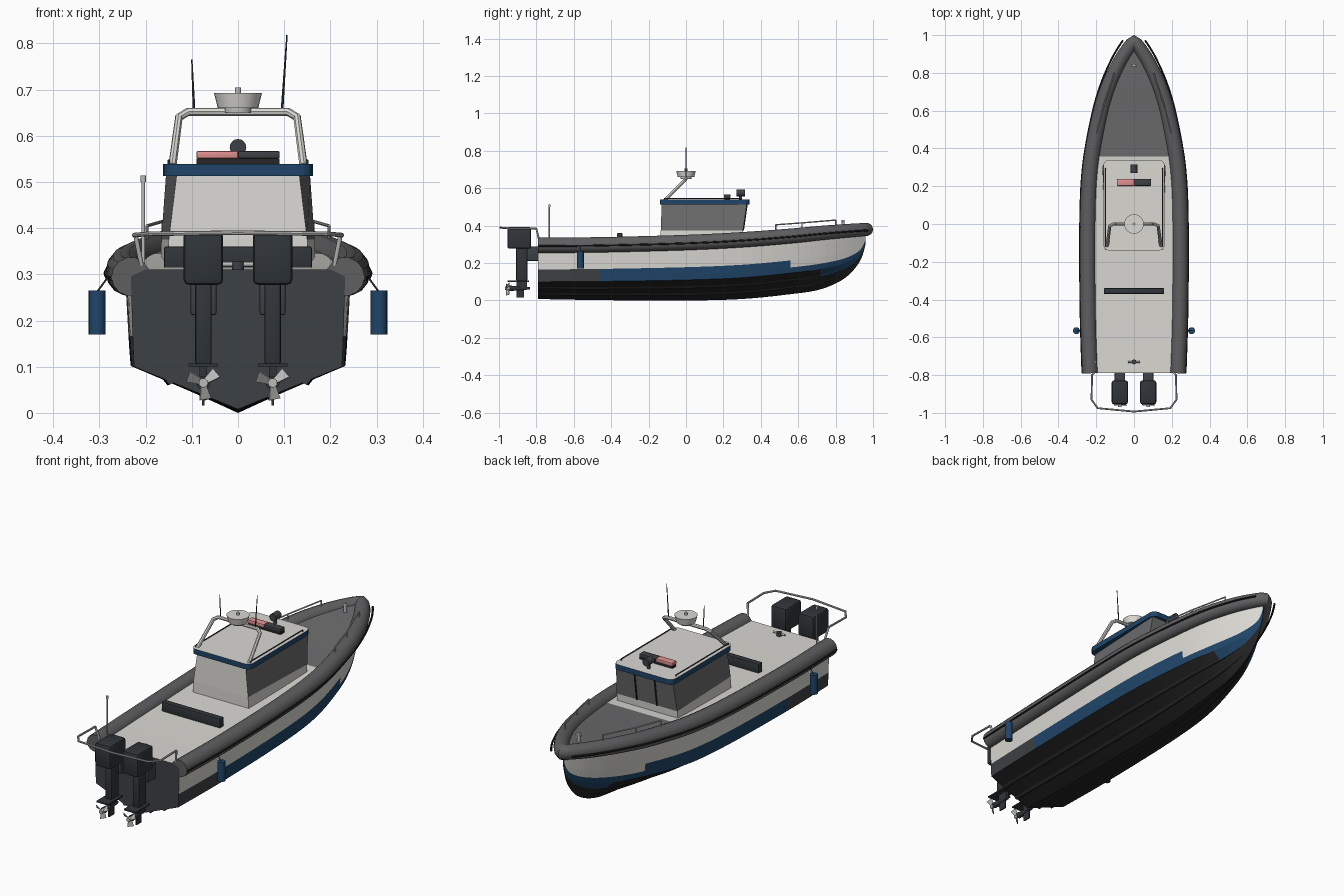
import bpy, bmesh, math
from mathutils import Vector

cube = bpy.data.objects.get("Cube")
if cube:
    bpy.data.objects.remove(cube, do_unlink=True)


def material(name, *rgb):
    m = bpy.data.materials.new(name)
    m.use_nodes = True
    m.diffuse_color = (*rgb, 1)
    bsdf = next(n for n in m.node_tree.nodes if n.type == 'BSDF_PRINCIPLED')
    bsdf.inputs["Base Color"].default_value = (*rgb, 1)
    return m


cream = material("cream", .70, .69, .65)
blue = material("navy blue", .014, .06, .14)
black = material("bottom black", .018, .018, .019)
slate = material("slate", .048, .053, .06)
rubber = material("tube gray", .115, .115, .12)
gray = material("deck and glass gray", .15, .15, .155)
metal = material("light metal", .5, .5, .49)
engine_dark = material("engine dark", .03, .036, .042)
red = material("lamp red", .75, .28, .28)


def finish(bm, name, mats, smooth=True):
    me = bpy.data.meshes.new(name)
    bmesh.ops.recalc_face_normals(bm, faces=bm.faces)
    bm.to_mesh(me)
    bm.free()
    ob = bpy.data.objects.new(name, me)
    bpy.context.collection.objects.link(ob)
    for m in mats:
        me.materials.append(m)
    if smooth:
        shade(ob)
    return ob


def shade(ob):
    bpy.ops.object.select_all(action='DESELECT')
    ob.select_set(True)
    bpy.context.view_layer.objects.active = ob
    bpy.ops.object.shade_smooth_by_angle(angle=math.radians(35))


def box(name, mat, lo, hi, bevel=0.0):
    bm = bmesh.new()
    bmesh.ops.create_cube(bm, size=1)
    for v in bm.verts:
        v.co = Vector([(l + h) / 2 + c * (h - l) for l, h, c in zip(lo, hi, v.co)])
    if bevel:
        bmesh.ops.bevel(bm, geom=bm.edges[:], offset=bevel, segments=2, affect='EDGES', profile=.5)
    return finish(bm, name, [mat], bevel > 0)


def rod(name, mat, a, b, r1, r2=None, sides=16):
    a, b = Vector(a), Vector(b)
    bm = bmesh.new()
    bmesh.ops.create_cone(bm, cap_ends=True, segments=sides, radius1=r1,
                          radius2=r1 if r2 is None else r2, depth=(b - a).length)
    turn = (b - a).to_track_quat('Z', 'Y')
    for v in bm.verts:
        v.co = turn @ v.co + (a + b) / 2
    return finish(bm, name, [mat])


def pipe(name, mat, pts, r, radii=None, res=2):
    cu = bpy.data.curves.new(name, 'CURVE')
    cu.dimensions = '3D'
    cu.bevel_depth, cu.bevel_resolution, cu.use_fill_caps = r, res, True
    sp = cu.splines.new('POLY')
    sp.points.add(len(pts) - 1)
    for i, p in enumerate(pts):
        sp.points[i].co = (*p, 1)
        sp.points[i].radius = radii[i] if radii else 1
    cu.materials.append(mat)
    ob = bpy.data.objects.new(name, cu)
    bpy.context.collection.objects.link(ob)
    bpy.ops.object.select_all(action='DESELECT')
    ob.select_set(True)
    bpy.context.view_layer.objects.active = ob
    bpy.ops.object.convert(target='MESH')
    shade(bpy.context.object)


def spline(rows, n):
    out = []
    for i in range(len(rows) - 1):
        p = [rows[max(0, min(len(rows) - 1, i + k))] for k in (-1, 0, 1, 2)]
        for t in (j / n for j in range(n)):
            out.append([b + t * ((c - a) / 2 + t * (a - 2.5 * b + 2 * c - d / 2 + t * (1.5 * (b - c) + (d - a) / 2)))
                        for a, b, c, d in zip(*p)])
    return out + [list(rows[-1])]


# Hull stations: y, keel z, chine x, chine z, sheer x, sheer z
stations = spline([
    (-.79, .008, .225, .10, .232, .295), (-.46, .002, .232, .102, .242, .298),
    (0, 0, .23, .11, .244, .31), (.3, .008, .212, .122, .23, .325),
    (.56, .034, .16, .147, .184, .345), (.72, .06, .108, .168, .138, .361),
    (.85, .12, .05, .2, .08, .372), (.93, .21, .012, .25, .03, .378),
    (.96, .30, .003, .32, .004, .38)], 5)

# Hull with stepped bottom, side band and deck, one half mirrored
bm = bmesh.new()
grid = []
for y, kz, cx, cz, sx, sz in stations:
    pts = []
    for f, drop in ((0, 0), (.28, 0), (.32, -.035), (.36, 0), (.62, 0), (.66, -.035), (.7, 0), (1, 0)):
        pts.append((cx * f, kz + (cz - kz) * f + drop * cx))
    for f in (.15, .34, .7, 1):
        pts.append((cx + (sx - cx) * f ** .8, cz + (sz - cz) * f))
    pts += [(max(sx - .03, 0), sz + .015), (0, sz + .015)]
    grid.append([bm.verts.new((x, y, z)) for x, z in pts])
for a, b in zip(grid, grid[1:]):
    for j in range(len(a) - 1):
        f = bm.faces.new((a[j], a[j + 1], b[j + 1], b[j]))
        c = f.calc_center_median()
        if j < 7:
            f.material_index = 1 if c.y > .72 and j > 4 else 2
        elif j < 9:
            f.material_index = 3 if c.y < -.46 else (0 if c.y > .56 and j == 8 else 1)
        elif j == 12:
            f.material_index = 4 if c.y > .38 else 0
for row in (grid[0], grid[-1]):
    bm.faces.new(row).material_index = 3
bmesh.ops.remove_doubles(bm, verts=bm.verts, dist=1e-5)
bmesh.ops.recalc_face_normals(bm, faces=bm.faces)
hull = finish(bm, "hull", [cream, blue, black, slate, gray], False)
mirror = hull.modifiers.new("mirror", 'MIRROR')
mirror.use_clip = True

# Inflatable collar and its rubbing strip
side = [(s[4], s[0], s[5]) for s in stations[:-1]]
loop = side + [(0, .965, .38)] + [(-x, y, z) for x, y, z in reversed(side)]
pipe("collar_tube", rubber, loop, .042, [1 - .18 * max(0, p[1]) ** 3 for p in loop], 5)
for s in (-1, 1):
    pipe("rubbing_strip", black, [(s * (x + .041), y + .03 * max(0, y) ** 3, z - .004) for x, y, z in side[:-2]], .005)

# Cabin: glass on the front and sides, cream base and rear
bm = bmesh.new()
rings = []
for z, yb, yf, xb, xf in ((.30, -.135, .30, .154, .168), (.375, -.135, .305, .15, .166), (.515, -.13, .325, .133, .156)):
    rings.append([bm.verts.new(p) for p in ((-xb, yb, z), (xb, yb, z), (xf, yf, z), (-xf, yf, z))])
for k in (0, 1):
    for i in range(4):
        j = (i + 1) % 4
        f = bm.faces.new((rings[k][i], rings[k][j], rings[k + 1][j], rings[k + 1][i]))
        f.material_index = 1 if k == 1 and i > 0 else 0
bm.faces.new(rings[2])
bm.faces.new(rings[0])
finish(bm, "cabin", [cream, gray], False)
for x in (-.055, .055):
    pipe("front_mullion", black, [(x, .306, .375), (x, .326, .515)], .004)

# Roof slab with blue rim and cream top
bm = bmesh.new()
bmesh.ops.create_cube(bm, size=1)
for v in bm.verts:
    v.co = Vector((v.co.x * .324, .1 + v.co.y * .48, .526 + v.co.z * .026))
upright = [e for e in bm.edges if abs(e.verts[0].co.z - e.verts[1].co.z) > .01]
bmesh.ops.bevel(bm, geom=upright, offset=.03, segments=4, affect='EDGES', profile=.5)
bm.normal_update()
for f in bm.faces:
    f.material_index = 0 if f.normal.z > .5 else 1
finish(bm, "roof", [cream, blue], False)

# Radar arch, radar dome and aerials
pipe("radar_arch", cream, [(-.142, -.115, .535), (-.128, -.01, .64), (-.108, .0, .652), (.108, .0, .652),
                           (.128, -.01, .64), (.142, -.115, .535)], .009)
rod("radar_foot", metal, (0, 0, .65), (0, 0, .662), .03)
rod("radar_dome", cream, (0, 0, .66), (0, 0, .693), .044, .052, 24)
rod("radar_cap", metal, (0, 0, .69), (0, 0, .705), .007)
rod("short_aerial", slate, (-.095, 0, .65), (-.1, 0, .765), .003, .0015, 8)
rod("long_aerial", slate, (.095, 0, .65), (.106, 0, .818), .003, .0015, 8)

# Roof light bar and searchlight
box("light_bar_base", black, (-.09, .205, .537), (.09, .235, .551))
box("red_lamp", red, (-.09, .202, .551), (0, .238, .567), .003)
box("dark_lamp", slate, (0, .202, .551), (.09, .238, .567), .003)
rod("searchlight_stand", slate, (0, .292, .537), (0, .292, .565), .008)
rod("searchlight", slate, (0, .27, .575), (0, .315, .575), .018)

# Aft bench, deck bollard, bow post, stern mast
box("bench", engine_dark, (-.16, -.37, .308), (.16, -.34, .36), .004)
rod("stern_bollard", slate, (0, -.73, .305), (0, -.73, .328), .013)
rod("stern_bollard_bar", metal, (-.032, -.73, .322), (.032, -.73, .322), .005)
rod("bow_post", metal, (0, .84, .38), (0, .84, .43), .008)
rod("bow_post_bar", metal, (-.014, .84, .42), (.014, .84, .42), .005)
rod("stern_mast", metal, (-.205, -.73, .3), (-.205, -.73, .51), .004)
rod("stern_mast_lamp", metal, (-.205, -.73, .5), (-.205, -.73, .514), .006)

# Rails, fenders and outboard engines, on both sides
for s in (-1, 1):
    pipe("roof_rail", slate, [(s * .15, -.12, .535), (s * .15, -.115, .546), (s * .15, .29, .546), (s * .15, .295, .535)], .003)
    rail = [(.197, .48, .405), (.162, .62, .415), (.103, .80, .43)]
    pipe("bow_rail", metal, [(s * x, y, z) for x, y, z in rail], .0035)
    for x, y, z in rail:
        rod("bow_rail_post", metal, (s * x, y, .36), (s * x, y, z), .0035, sides=8)
    rod("fender", blue, (s * .305, -.565, .17), (s * .305, -.565, .265), .0185)
    pipe("fender_rope", slate, [(s * .305, -.565, .262), (s * .27, -.565, .31)], .002)
    rod("stern_rail_post", metal, (s * .205, -.78, .3), (s * .222, -.80, .385), .005)

    e = s * .075
    box("engine_cowl", engine_dark, (e - .043, -.955, .277), (e + .043, -.828, .394), .012)
    box("engine_leg", engine_dark, (e - .018, -.908, .105), (e + .018, -.848, .285), .006)
    box("engine_bracket", slate, (e - .028, -.85, .212), (e + .028, -.788, .29), .004)
    box("cavitation_plate", engine_dark, (e - .032, -.955, .1), (e + .032, -.84, .107))
    box("gearcase_strut", engine_dark, (e - .008, -.905, .06), (e + .008, -.85, .105))
    rod("gearcase", engine_dark, (e, -.945, .065), (e, -.835, .065), .015, .006)
    box("skeg", engine_dark, (e - .003, -.905, .016), (e + .003, -.865, .06))
    rod("propeller_hub", metal, (e, -.968, .065), (e, -.94, .065), .01)
    for k in range(3):
        bm = bmesh.new()
        a = math.radians(120 * k + 40)
        out, across = Vector((math.cos(a), 0, math.sin(a))), Vector((-math.sin(a), 0, math.cos(a)))
        hub = Vector((e, -.954, .065))
        skew = Vector((0, .008, 0))
        bm.faces.new([bm.verts.new(hub + out * r + (across * w + skew * d))
                      for r, w, d in ((.008, -.006, -1), (.036, -.013, -1), (.036, .011, 1), (.008, .006, 1))])
        blade = finish(bm, "propeller_blade", [metal], False)
        blade.modifiers.new("thickness", 'SOLIDIFY').thickness = .003

half = [(.222, -.80, .385), (.225, -.93, .385), (.192, -.975, .388)]
pipe("stern_rail", metal, half + [(0, -.993, .39)] + [(-x, y, z) for x, y, z in reversed(half)], .005)
